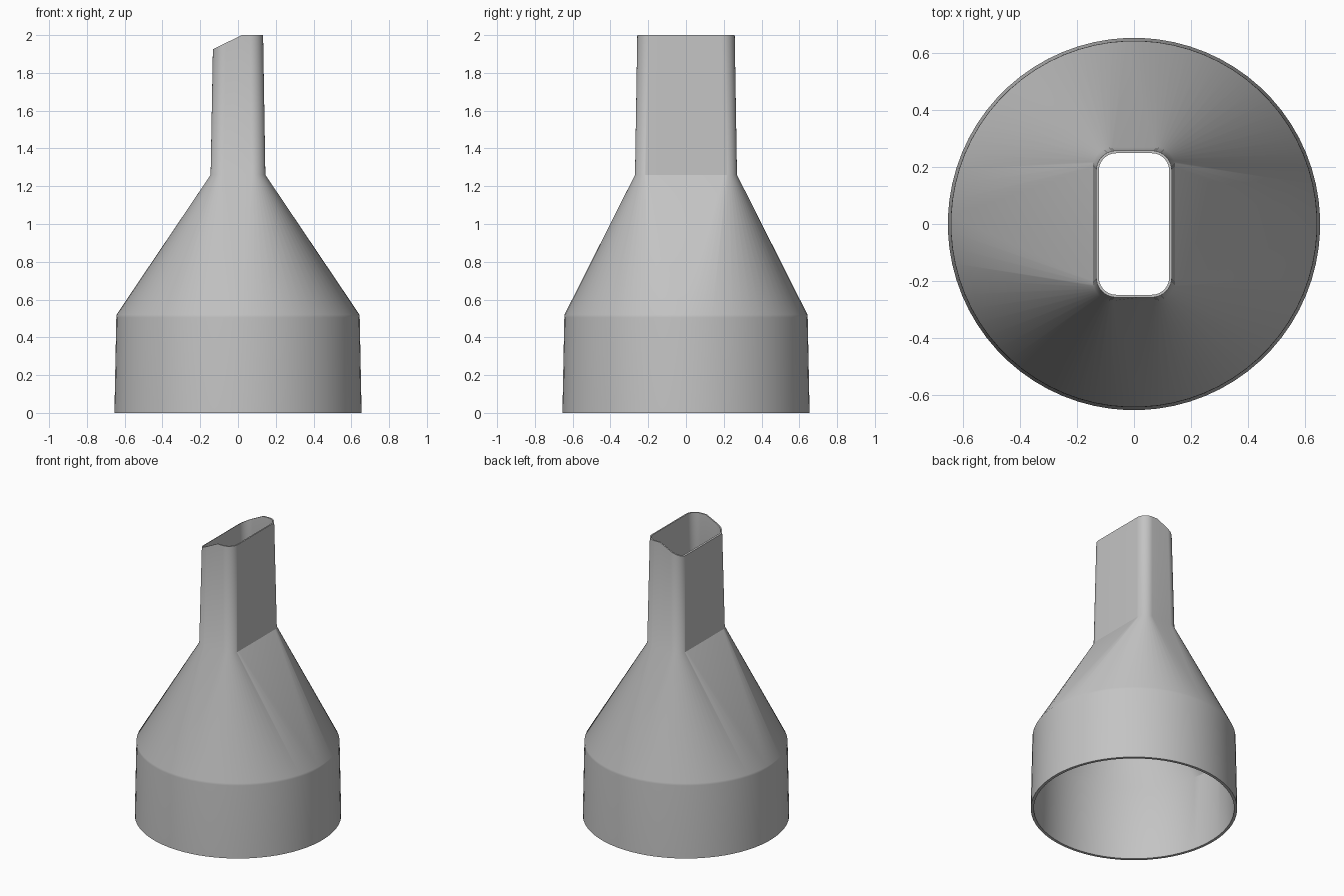
import bpy, bmesh, math

cube = bpy.data.objects.get("Cube")
if cube:
    bpy.data.objects.remove(cube, do_unlink=True)

STEPS = 18                 # points per quarter turn
COUNT = STEPS * 4


def circle(radius, z):
    """Round section, with a facet centred on each axis."""
    return [(radius * math.cos(a), radius * math.sin(a), z)
            for a in ((i + 0.5) * math.tau / COUNT for i in range(COUNT))]


def rounded_rect(half_x, half_y, corner, z):
    """Rounded rectangle with the same point count as the circle."""
    points = []
    for q, (sx, sy) in enumerate(((1, 1), (-1, 1), (-1, -1), (1, -1))):
        for i in range(STEPS):
            a = (q + i / (STEPS - 1)) * math.pi / 2
            points.append((sx * (half_x - corner) + corner * math.cos(a),
                           sy * (half_y - corner) + corner * math.sin(a), z))
    return points


# Sections run up the outside, over the spout rim and down the inside
sections = [
    circle(0.655, 0),
    circle(0.645, 0.505),
    circle(0.644, 0.52),
    rounded_rect(0.145, 0.27, 0.07, 1.26),
    rounded_rect(0.133, 0.258, 0.07, 2),
    rounded_rect(0.124, 0.249, 0.062, 2),
    rounded_rect(0.133, 0.258, 0.06, 1.26),
    circle(0.627, 0.515),
    circle(0.636, 0),
]

bm = bmesh.new()
rings = [[bm.verts.new(p) for p in section] for section in sections]
for lower, upper in zip(rings, rings[1:] + rings[:1]):
    for i in range(COUNT):
        j = (i + 1) % COUNT
        bm.faces.new((lower[i], lower[j], upper[j], upper[i]))

# Split the spout where the slanted rim begins, then lower the left part of it
spout = [f for f in bm.faces if f.calc_center_median().z > 1.3]
geom = spout + list({e for f in spout for e in f.edges}) + list({v for f in spout for v in f.verts})
bmesh.ops.bisect_plane(bm, geom=geom, dist=0.0001, plane_co=(0.02, 0, 0), plane_no=(1, 0, 0))
for v in bm.verts:
    if v.co.z > 1.99:
        v.co.z = 2 + min(0, (v.co.x - 0.02) * 0.49)
bmesh.ops.recalc_face_normals(bm, faces=bm.faces)

mesh = bpy.data.meshes.new("nozzle_adapter")
bm.to_mesh(mesh)
bm.free()

# Plain grey plastic
grey = bpy.data.materials.new("light grey")
grey.use_nodes = True
colour = (0.55, 0.55, 0.55, 1)
grey.diffuse_color = colour
grey.node_tree.nodes["Principled BSDF"].inputs["Base Color"].default_value = colour
mesh.materials.append(grey)

adapter = bpy.data.objects.new("nozzle_adapter", mesh)
bpy.context.collection.objects.link(adapter)
bpy.ops.object.select_all(action="DESELECT")
adapter.select_set(True)
bpy.context.view_layer.objects.active = adapter
bpy.ops.object.shade_smooth_by_angle(angle=math.radians(30))
